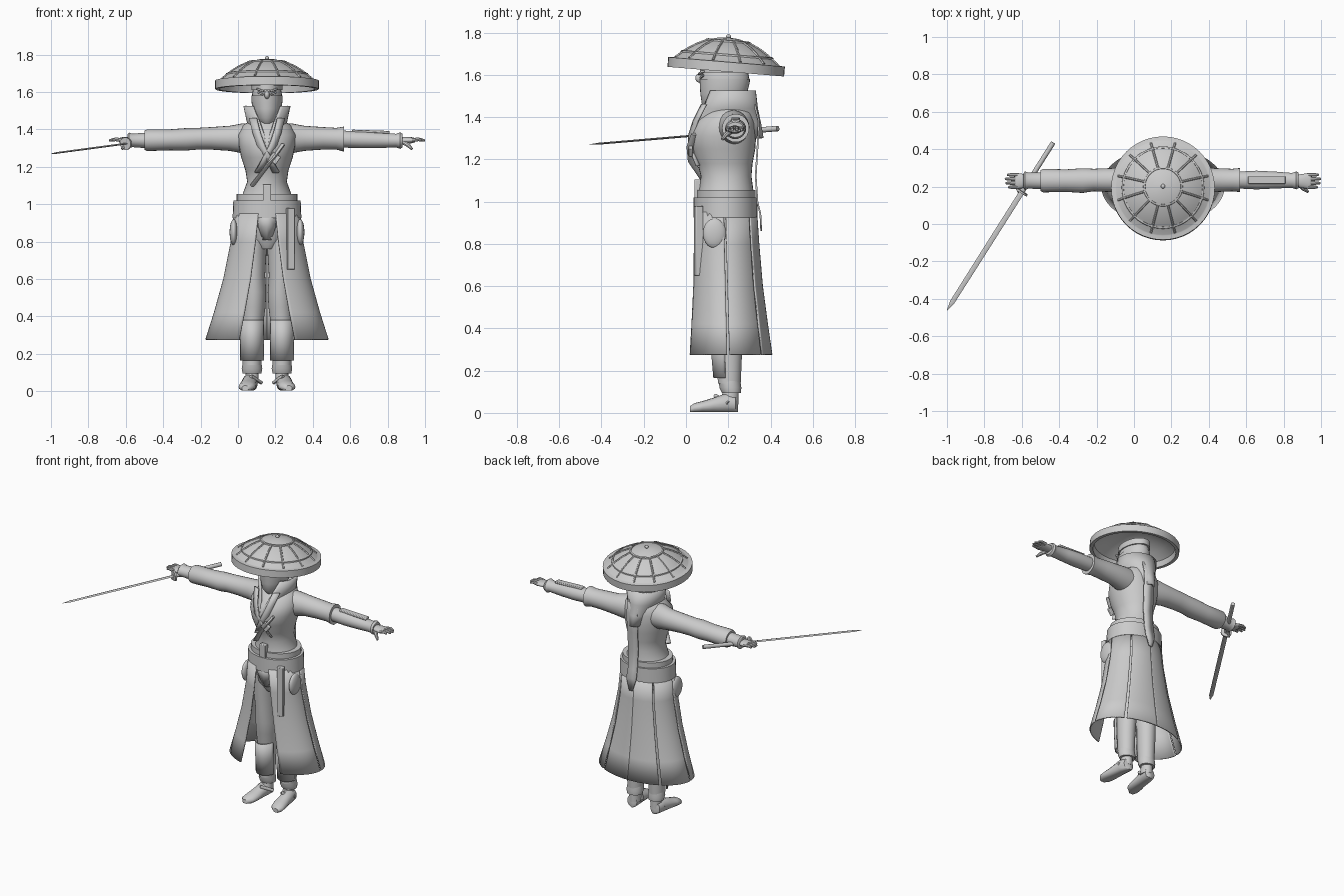
import bpy, bmesh
from math import sin, cos, pi, radians
from mathutils import Vector, Matrix

if "Cube" in bpy.data.objects:
    bpy.data.objects.remove(bpy.data.objects["Cube"])

CX, CY = 0.155, 0.19
grey = bpy.data.materials.new("plain_grey")
grey.use_nodes = True
grey.diffuse_color = (0.6, 0.6, 0.6, 1)
grey.node_tree.nodes["Principled BSDF"].inputs["Base Color"].default_value = (0.6, 0.6, 0.6, 1)


def finish(name, bm, thick=0, bevel=0, angle=40):
    bmesh.ops.recalc_face_normals(bm, faces=bm.faces)
    me = bpy.data.meshes.new(name)
    bm.to_mesh(me)
    bm.free()
    me.materials.append(grey)
    ob = bpy.data.objects.new(name, me)
    bpy.context.collection.objects.link(ob)
    if thick:
        m = ob.modifiers.new("thickness", "SOLIDIFY")
        m.thickness, m.offset = thick, 0
    if bevel:
        m = ob.modifiers.new("bevel", "BEVEL")
        m.width, m.segments = bevel, 2
    bpy.ops.object.select_all(action="DESELECT")
    ob.select_set(True)
    bpy.context.view_layer.objects.active = ob
    bpy.ops.object.shade_smooth_by_angle(angle=radians(angle))
    return ob


def skin(name, rings, closed=True, caps=True, **kw):
    """Bridge rows of points into a surface."""
    bm = bmesh.new()
    rows = [[bm.verts.new(p) for p in r] for r in rings]
    n = len(rows[0])
    for a, b in zip(rows, rows[1:]):
        for i in range(n if closed else n - 1):
            j = (i + 1) % n
            bm.faces.new((a[i], a[j], b[j], b[i]))
    if closed and caps:
        bm.faces.new(rows[0])
        bm.faces.new(rows[-1])
    return finish(name, bm, **kw)


def arc(x, y, z, rx, ry, a0=0, a1=360, n=32):
    """Elliptical row; zero degrees points to the front, ninety to the left."""
    full = a1 - a0 == 360
    pts = []
    for i in range(n):
        t = radians(a0 + (a1 - a0) * i / (n if full else n - 1))
        pts.append((x + rx * sin(t), y - ry * cos(t), z))
    return pts


def upright(name, rows, **kw):
    """Loft of horizontal ellipses given as x, y, z, rx, ry."""
    return skin(name, [arc(*r) for r in rows], **kw)


def sideways(name, side, rows, n=24, **kw):
    """Loft along an arm; rows are distance, y, z, ry, rz."""
    rings = [[(CX + side * d, y + ry * sin(2 * pi * i / n), z + rz * cos(2 * pi * i / n))
              for i in range(n)] for d, y, z, ry, rz in rows]
    return skin(name, rings, **kw)


def tube(name, pts, radii, n=8, flat=1.0):
    """Tapered tube through points."""
    pts = [Vector(p) for p in pts]
    rings = []
    for i, p in enumerate(pts):
        d = (pts[min(i + 1, len(pts) - 1)] - pts[max(i - 1, 0)]).normalized()
        u = d.cross(Vector((0, 0, 1)) if abs(d.z) < 0.9 else Vector((0, 1, 0))).normalized()
        v = u.cross(d)
        rings.append([p + radii[i] * (u * cos(2 * pi * k / n) + v * flat * sin(2 * pi * k / n))
                      for k in range(n)])
    return skin(name, rings)


def box(name, loc, size, rot=(0, 0, 0), bevel=0.004):
    bm = bmesh.new()
    bmesh.ops.create_cube(bm, size=1)
    bmesh.ops.scale(bm, vec=size, verts=bm.verts)
    ob = finish(name, bm, bevel=bevel)
    ob.location = loc
    ob.rotation_euler = [radians(a) for a in rot]
    return ob


def ball(name, loc, size):
    bm = bmesh.new()
    bmesh.ops.create_uvsphere(bm, u_segments=24, v_segments=16, radius=1)
    bmesh.ops.scale(bm, vec=size, verts=bm.verts)
    bmesh.ops.translate(bm, vec=loc, verts=bm.verts)
    return finish(name, bm)


# Hat: turned shell with ribs and hoops, tilted down at the back
tilt = Matrix.Translation((CX, CY, 1.637)) @ Matrix.Rotation(radians(-4.7), 4, "X")
dome = [(.25, .028), (.2, .068), (.155, .096), (.1, .121), (.05, .136), (.002, .141)]
shell = [(r, z - .012) for r, z in reversed(dome)]
shell += [(.256, -.022), (.277, -.022), (.277, .024), (.256, .026)] + dome
parts = [skin("hat", [arc(0, 0, z, r, r, n=48) for r, z in shell])]
for k in range(12):
    a = radians(15 + 30 * k)
    parts.append(tube("hat_rib", [(r * sin(a), r * cos(a), z + .001) for r, z in dome[:4]],
                      [.006] * 4, n=6))
for r, z in ((.1, .121), (.215, .056)):
    parts.append(skin("hat_hoop", [arc(0, 0, z + dz, r + dr, r + dr, n=48) for dr, dz in
                 ((-.005, .002), (-.004, .008), (.005, .005), (.006, -.003))], caps=False))
parts.append(ball("hat_knob", (0, 0, .145), (.012, .012, .01)))
for p in parts:
    p.matrix_world = tilt

# Head, mask and face
ball("head", (CX, .185, 1.575), (.08, .115, .115))
upright("mask", [(CX, .17, 1.43, .035, .07), (CX, .17, 1.46, .062, .095), (CX, .178, 1.51, .078, .11),
                 (CX, .183, 1.56, .084, .118), (CX, .183, 1.58, .084, .12)])
upright("headband", [(CX, .185, 1.61, .083, .12), (CX, .185, 1.65, .082, .118)])
ball("nose", (CX, .066, 1.585), (.014, .022, .022))
for s in (-1, 1):
    box("eye", (CX + s * .035, .075, 1.592), (.035, .008, .01), (0, -20 * s, 25 * s), .002)
    box("brow", (CX + s * .036, .072, 1.61), (.045, .018, .01), (0, -18 * s, 25 * s))

# Torso
upright("torso", [(CX, y, z, rx, ry) for z, y, rx, ry in (
    (1.0, .19, .15, .135), (1.06, .19, .128, .128), (1.12, .19, .106, .12), (1.18, .185, .115, .13),
    (1.25, .178, .138, .15), (1.31, .175, .15, .157), (1.37, .185, .155, .145),
    (1.42, .205, .13, .115), (1.46, .21, .07, .08))])

# Tall collar open at the front, with lapels running down the chest
skin("collar", [arc(CX, y, z, rx, ry, g, 360 - g, 40) for z, y, rx, ry, g in (
    (1.3, .19, .05, .172, 4), (1.37, .195, .078, .155, 10), (1.44, .205, .102, .13, 22),
    (1.525, .21, .12, .115, 38))], closed=False, thick=.012)
for s in (-1, 1):
    skin("lapel", [[(CX + s * (x - w), y, z), (CX + s * (x + w), y + .02, z)] for x, w, y, z in (
        (.075, .02, .075, 1.46), (.055, .02, .035, 1.38), (.03, .02, .013, 1.31),
        (.0, .02, .018, 1.25), (-.045, .02, .05, 1.17))], closed=False, thick=.01)
tube("chest_strap", [(.24, .04, 1.32), (.2, .02, 1.26), (.145, .025, 1.19), (.075, .085, 1.1)],
     [.018] * 4, flat=.5)
box("strap_buckle", (.195, .022, 1.245), (.05, .018, .05), (0, 35, 0))
box("sash_knot", (CX, .055, 1.06), (.045, .03, .09))

# Belt
upright("waistband", [(CX, .19, .99, .163, .138), (CX, .19, 1.055, .163, .138)])
upright("belt", [(CX, .187, .925, .184, .152), (CX, .187, 1.02, .18, .152)])

# Skirt panels separated by slits
for s in (-1, 1):
    for a0, a1, lean in ((15, 88, 12), (91, 138, 0), (141, 180, 0)):
        skin("skirt_panel", [arc(CX, y, z, s * rx, ry, a0 + lean * t, a1, 20)
             for z, y, rx, ry, t in ((.95, .185, .176, .148, 0), (.8, .188, .19, .155, .3),
                                     (.6, .193, .23, .167, .6), (.42, .198, .28, .186, .85),
                                     (.275, .202, .326, .203, 1))], closed=False, thick=.008)
    pouch = ball("hip_pouch", (CX + s * .178, .135, .85), (.022, .055, .07))

# Hanging sheath and front flap
box("sheath", (.28, .06, .815), (.042, .035, .33), (0, 0, 15))
skin("front_flap", [[(CX - w, y, z), (CX, y - .012, z), (CX + w, y, z)] for w, y, z in (
    (.05, .055, .94), (.045, .07, .88), (.02, .09, .81))], closed=False, thick=.015)
upright("hips", [(CX, .19, .76, .05, .08), (CX, .19, .82, .12, .115), (CX, .19, .95, .155, .13)])

# Legs and feet
for s in (-1, 1):
    upright("trouser_leg", [(CX + s * x, y, z, rx, ry) for z, x, y, rx, ry in (
        (.14, .08, .205, .05, .054), (.28, .08, .205, .055, .06), (.36, .078, .205, .058, .066),
        (.45, .072, .195, .064, .075), (.53, .07, .19, .066, .08), (.62, .072, .19, .062, .085),
        (.74, .073, .19, .07, .095), (.86, .07, .19, .075, .1))])
    upright("trouser_cuff", [(CX + s * .08, .215, .095, .05, .045), (CX + s * .08, .21, .12, .055, .052),
                             (CX + s * .08, .205, .165, .048, .05)])
    skin("shin_guard", [arc(CX + s * .08, .205, z, .062, ry, -75, 75, 14) for z, ry in
         ((.165, .072), (.28, .082), (.38, .088))], closed=False, thick=.008)
    upright("ankle", [(CX + s * .08, .205, .04, .036, .044), (CX + s * .08, .212, .11, .034, .036)])
    # Shoe: cross sections from heel to toe
    skin("shoe", [[(CX + s * (.08 + .006 * k) + w * cos(2 * pi * i / 16),
                    y, max(.004, h * .5 * (1 + 1.05 * sin(2 * pi * i / 16)))) for i in range(16)]
         for k, (y, w, h) in enumerate(((.246, .012, .05), (.235, .036, .08), (.19, .042, .09),
                                        (.13, .042, .07), (.08, .046, .055), (.04, .042, .045),
                                        (.018, .018, .03)))])
    tube("shoe_strap", [(CX + s * .08 - .045, .2, .045), (CX + s * .08, .14, .08),
                        (CX + s * .08 + .05, .2, .045)], [.01] * 3)

# Sleeves: the left one is short above a bracer, the right one is long
upper = [(.06, .215, 1.35, .08, .08), (.13, .225, 1.352, .074, .08), (.2, .235, 1.352, .065, .067),
         (.3, .235, 1.352, .063, .06), (.37, .235, 1.35, .06, .058)]
sideways("left_sleeve", 1, upper + [(.412, .235, 1.348, .064, .067), (.412, .235, 1.348, .05, .05)])
sideways("right_sleeve", -1, upper + [(.43, .232, 1.347, .066, .06), (.52, .232, 1.344, .06, .056),
         (.64, .232, 1.342, .063, .058), (.655, .232, 1.342, .056, .052)])
sideways("left_forearm", 1, [(.4, .235, 1.348, .045, .045), (.5, .235, 1.345, .05, .046),
         (.6, .235, 1.342, .045, .042), (.69, .233, 1.34, .04, .036), (.712, .233, 1.34, .048, .044),
         (.725, .233, 1.34, .042, .036)])
sideways("right_wrist_cuff", -1, [(.64, .232, 1.341, .045, .042), (.72, .232, 1.341, .043, .036),
         (.738, .232, 1.341, .05, .042), (.745, .232, 1.341, .04, .034)])
box("bracer_plate", (.71, .235, 1.388), (.2, .04, .014), (0, 2, 0))

# Hands
for s in (-1, 1):
    sideways("palm", s, [(.7, .232, 1.34, .026, .022), (.735, .23, 1.341, .036, .018),
                         (.775, .23, 1.342, .042, .016), (.79, .23, 1.342, .04, .012)])
    for k, reach in enumerate((.826, .842, .845, .832)):
        y = .197 + .022 * k
        tube("finger", [(CX + s * .775, y, 1.342), (CX + s * .81, y, 1.347), (CX + s * reach, y, 1.34)],
             [.011, .01, .006])
    tube("thumb", [(CX + s * .725, .215, 1.335), (CX + s * .755, .187, 1.315),
                   (CX + s * .775, .172, 1.295)], [.014, .012, .007])

# Sword held in the right hand
butt, tip = Vector((-.432, .435, 1.346)), Vector((-1, -.462, 1.27))
guard = butt.lerp(tip, .29)
tube("sword_handle", [butt, guard], [.013, .013], n=12)
tube("sword_guard", [guard, butt.lerp(tip, .3)], [.034, .034], n=20)
tube("sword_blade", [guard, butt.lerp(tip, .6), butt.lerp(tip, .95), tip], [.014, .014, .013, .001],
     n=4, flat=.35)

# Scarf tail hanging down the back
skin("scarf_tail", [[(.165 - w, y, z), (.165 + w, y, z)] for w, y, z in (
    (.04, .325, 1.46), (.04, .345, 1.38), (.038, .338, 1.25), (.036, .33, 1.12),
    (.034, .338, 1.0), (.036, .352, .94), (.012, .356, .86))], closed=False, thick=.008)
